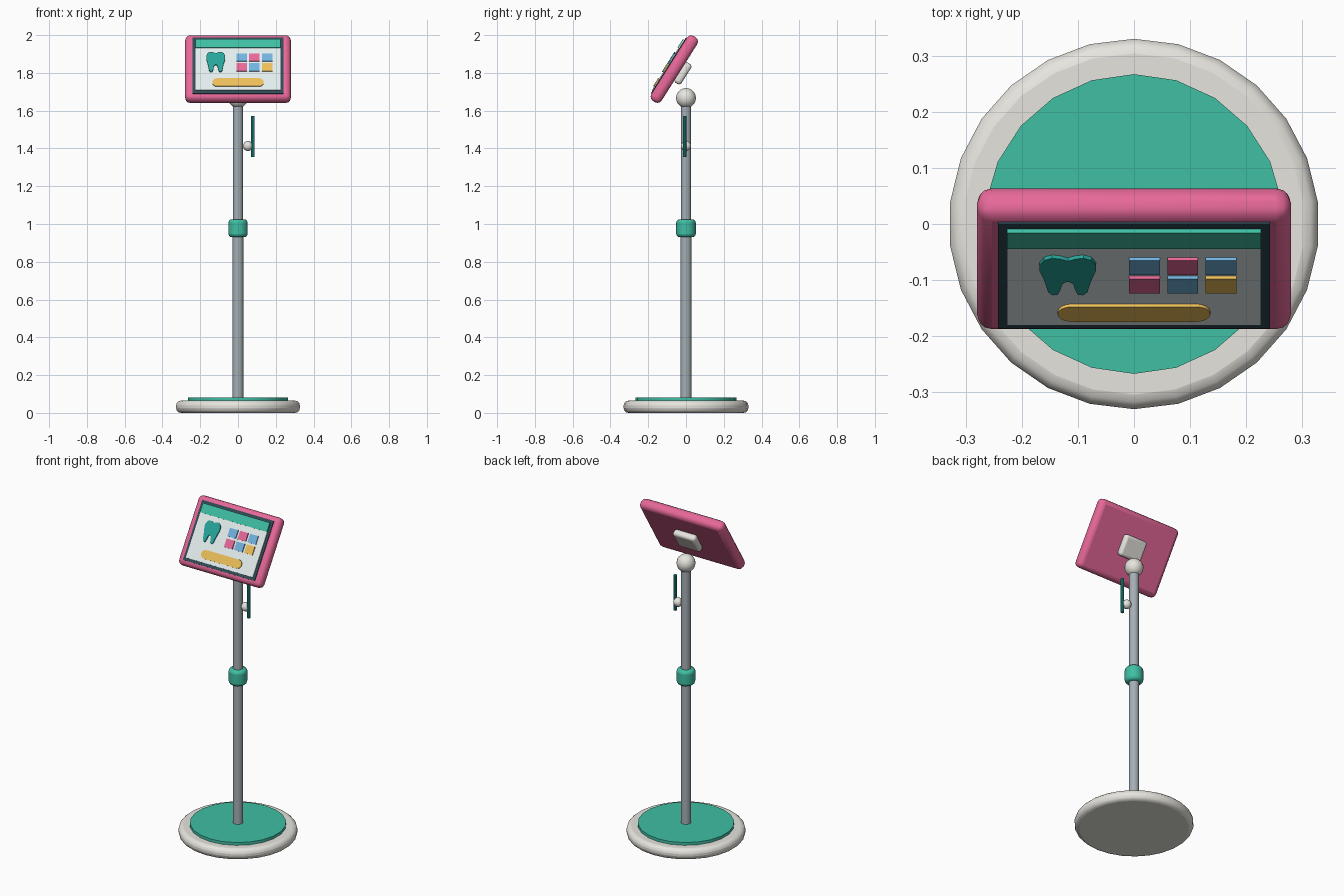
import bpy, bmesh, math
from mathutils import Matrix, Vector

if "Cube" in bpy.data.objects:
    bpy.data.objects.remove(bpy.data.objects["Cube"])

COLORS = {
    "white": (0.80, 0.78, 0.73), "teal": (0.05, 0.52, 0.37), "dark_teal": (0.02, 0.38, 0.33),
    "pink": (0.80, 0.14, 0.32), "steel": (0.38, 0.43, 0.47), "dark": (0.03, 0.07, 0.09),
    "pale": (0.78, 0.86, 0.86), "blue": (0.17, 0.45, 0.74), "yellow": (0.85, 0.52, 0.10),
}


def material(name):
    m = bpy.data.materials.get(name) or bpy.data.materials.new(name)
    m.diffuse_color = (*COLORS[name], 1)
    m.use_nodes = True
    m.node_tree.nodes["Principled BSDF"].inputs["Base Color"].default_value = m.diffuse_color
    return m


def finish(bm, name, color, matrix, bevel=0, segments=3, angle=35):
    bmesh.ops.recalc_face_normals(bm, faces=bm.faces)
    mesh = bpy.data.meshes.new(name)
    bm.to_mesh(mesh)
    bm.free()
    ob = bpy.data.objects.new(name, mesh)
    bpy.context.collection.objects.link(ob)
    ob.matrix_world = matrix
    mesh.materials.append(material(color))
    if bevel:
        b = ob.modifiers.new("Bevel", "BEVEL")
        b.width, b.segments = bevel, segments
        b.limit_method, b.angle_limit = "ANGLE", math.radians(40)
    bpy.ops.object.select_all(action="DESELECT")
    ob.select_set(True)
    bpy.context.view_layer.objects.active = ob
    bpy.ops.object.shade_smooth_by_angle(angle=math.radians(angle))
    return ob


def cylinder(name, color, radius, z0, z1, sides, x=0, y=0, bevel=0):
    bm = bmesh.new()
    bmesh.ops.create_cone(bm, cap_ends=True, segments=sides, radius1=radius, radius2=radius, depth=z1 - z0)
    # put a corner on the y axis
    bmesh.ops.rotate(bm, verts=bm.verts, matrix=Matrix.Rotation(
        math.pi / 2 - math.atan2(bm.verts[:][0].co.y, bm.verts[:][0].co.x), 3, "Z"))
    return finish(bm, name, color, Matrix.Translation((x, y, (z0 + z1) / 2)), bevel)


def ball(name, color, radius, loc, seg=16, rings=10):
    bm = bmesh.new()
    bmesh.ops.create_uvsphere(bm, u_segments=seg, v_segments=rings, radius=radius)
    return finish(bm, name, color, Matrix.Translation(loc), angle=60)


# Tilted screen frame: local x = across, y = up the screen, z = out of the screen
HEAD = Matrix.Translation((0, -0.062, 1.82)) @ Matrix.Rotation(math.radians(57.8), 4, "X")


def panel(name, color, x, y, w, h, z0, z1, bevel=0, segments=3):
    bm = bmesh.new()
    bmesh.ops.create_cube(bm, size=1)
    bmesh.ops.scale(bm, vec=(w, h, z1 - z0), verts=bm.verts)
    bmesh.ops.translate(bm, vec=(x, y, (z0 + z1) / 2), verts=bm.verts)
    return finish(bm, name, color, HEAD, bevel, segments)


def plaque(name, color, points, z0, z1):
    bm = bmesh.new()
    face = bm.faces.new([bm.verts.new((x, y, z0)) for x, y in points])
    side = bmesh.ops.extrude_face_region(bm, geom=[face], use_keep_orig=True)["geom"]
    verts = [v for v in side if isinstance(v, bmesh.types.BMVert)]
    bmesh.ops.translate(bm, vec=(0, 0, z1 - z0), verts=verts)
    return finish(bm, name, color, HEAD)


# Stand
cylinder("base", "white", 0.33, 0, 0.065, 26, bevel=0.026)
cylinder("base_mat", "teal", 0.267, 0.06, 0.082, 22)
cylinder("lower_pole", "steel", 0.029, 0.07, 0.98, 16)
cylinder("upper_pole", "steel", 0.027, 0.98, 1.66, 16)
cylinder("height_collar", "teal", 0.052, 0.93, 1.025, 14, bevel=0.018)
ball("tilt_joint", "white", 0.053, (0, 0, 1.667))

# Stylus and its holder on the pole
ball("stylus_holder", "white", 0.027, (0.053, 0, 1.413), 12, 8)
cylinder("stylus", "dark_teal", 0.0095, 1.355, 1.571, 10, x=0.078, y=-0.007)

# Tablet body
panel("tablet_case", "pink", 0, 0, 0.56, 0.406, -0.0325, 0.0325, 0.027)
panel("rear_mount", "white", 0, 0.005, 0.15, 0.125, -0.072, -0.03, 0.016)
panel("screen_bezel", "dark", 0, 0, 0.484, 0.35, 0.026, 0.037)
panel("screen", "pale", 0, 0, 0.452, 0.316, 0.034, 0.041)
panel("header_bar", "teal", 0, 0.132, 0.452, 0.054, 0.036, 0.046)

# Menu tiles
for row, colors in enumerate((("blue", "pink", "blue"), ("pink", "blue", "yellow"))):
    for col, color in enumerate(colors):
        panel(f"menu_tile_{row}_{col}", color, 0.019 + 0.068 * col, 0.045 - 0.062 * row,
              0.055, 0.049, 0.038, 0.047)

# Rounded button at the bottom of the screen
pill = []
for cx, start in ((0.111, -90), (-0.111, 90)):
    for i in range(9):
        a = math.radians(start + 22.5 * i)
        pill.append((cx + 0.025 * math.cos(a), -0.111 + 0.025 * math.sin(a)))
plaque("start_button", "yellow", pill, 0.038, 0.047)

# Tooth icon, right half mirrored
half = [(0, 0.068), (0.013, 0.075), (0.028, 0.078), (0.042, 0.071), (0.05, 0.054), (0.05, 0.034),
        (0.044, 0.012), (0.039, -0.012), (0.035, -0.036), (0.027, -0.046), (0.018, -0.044),
        (0.013, -0.028), (0.010, -0.010), (0.005, -0.003), (0, -0.001)]
outline = half + [(-x, y) for x, y in half[-2:0:-1]]
plaque("tooth_icon", "dark_teal", [(x - 0.118, y) for x, y in outline], 0.038, 0.048)
